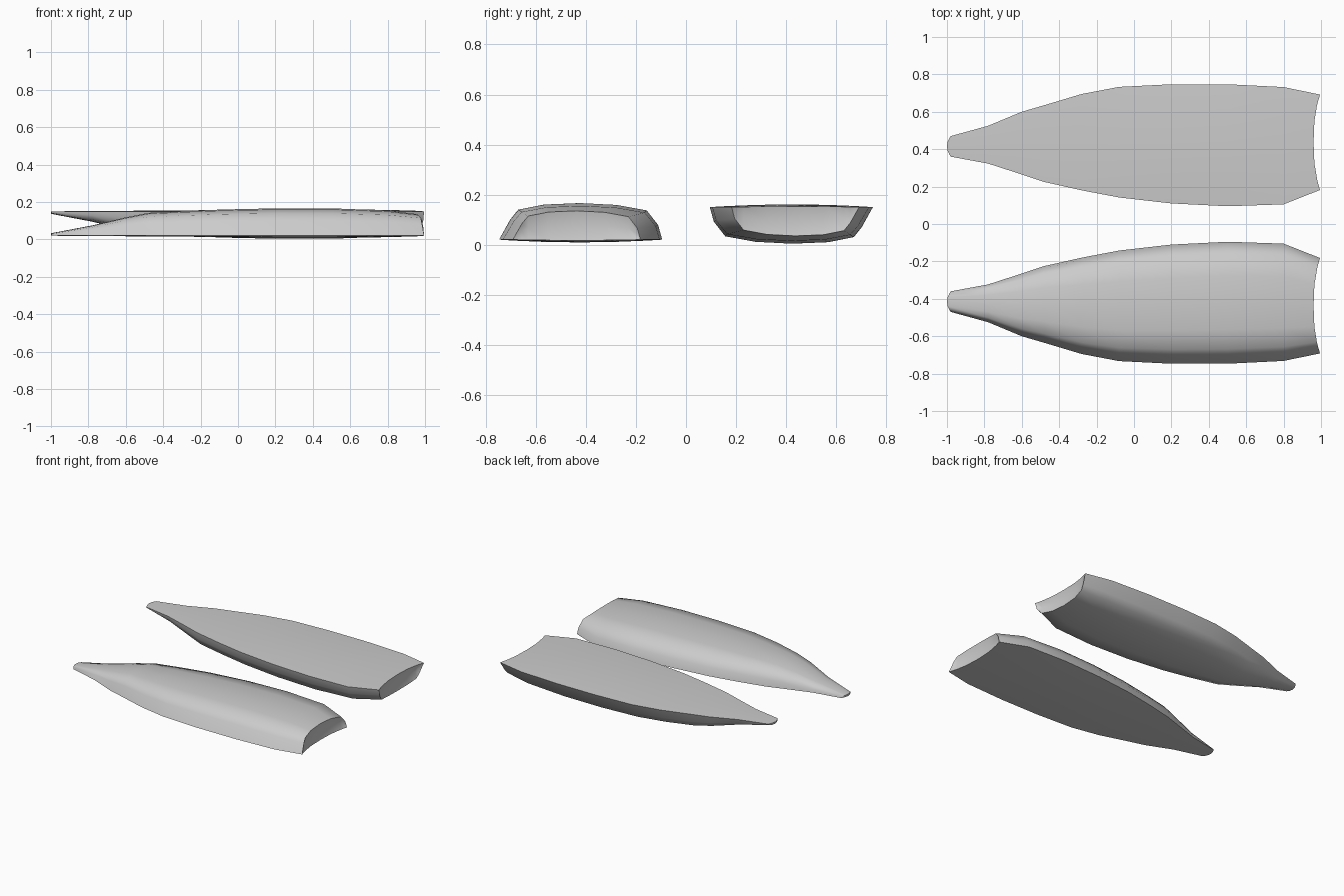
import bpy, bmesh, math

cube = bpy.data.objects.get("Cube")
if cube:
    bpy.data.objects.remove(cube)

grey = bpy.data.materials.new("plain_grey")
grey.use_nodes = True
COLOR = (0.6, 0.6, 0.6, 1)
grey.diffuse_color = COLOR
grey.node_tree.nodes["Principled BSDF"].inputs["Base Color"].default_value = COLOR

# Stations along the shell: x, inner edge, outer edge, depth, lid crown
STATIONS = [
    (-.98, .36, .47, .013, 0), (-.78, .323, .525, .055, .002),
    (-.6, .265, .6, .098, .003), (-.48, .225, .635, .122, .004),
    (-.28, .18, .695, .132, .005), (-.08, .142, .733, .14, .008),
    (.2, .11, .747, .146, .011), (.5, .095, .747, .146, .011),
    (.8, .105, .732, .135, .008), (.995, .182, .692, .115, .003)]

# Cross-section: position across the width, fraction of the depth
SECTION = [(0, 0), (.025, .4), (.095, .8), (.28, .95), (.5, 1),
           (.72, .96), (.88, .82), (.93, .55), (1, 0)]
RIM_Z = .15


def make_shell(name, flipped):
    bm = bmesh.new()
    lid, hull = [], []
    last = len(STATIONS) - 1
    for i, (x, inner, outer, depth, crown) in enumerate(STATIONS):
        lid_row, hull_row = [], []
        for t, d in SECTION:
            side = abs(2 * t - 1)
            px = x
            if i == 0:                       # rounded tip
                px -= .02 * (1 - side ** 2)
            elif i == last:                  # hollowed wide end
                px -= .035 * (1 - side ** 2.5)
            y = inner + t * (outer - inner)
            top = bm.verts.new((px, y, RIM_Z + crown * (1 - side ** 2)))
            lid_row.append(top)
            hull_row.append(top if d == 0 else bm.verts.new((px, y, RIM_Z - depth * d)))
        lid.append(lid_row)
        hull.append(hull_row)

    def quad(*verts):
        bm.faces.new(list(dict.fromkeys(verts)))

    # Lid and hull skins
    for i in range(last):
        for j in range(len(SECTION) - 1):
            for rows in (lid, hull):
                quad(rows[i][j], rows[i + 1][j], rows[i + 1][j + 1], rows[i][j + 1])

    # End walls, dished slightly at mid height
    for i, dish in ((0, 0), (last, -.012)):
        mids = []
        for a, b in zip(lid[i], hull[i]):
            if a is b:
                mids.append(a)
            else:
                mid = (a.co + b.co) / 2
                mid.x += dish
                mids.append(bm.verts.new(mid))
        for j in range(len(SECTION) - 1):
            for rows in ((lid[i], mids), (mids, hull[i])):
                quad(rows[0][j], rows[0][j + 1], rows[1][j + 1], rows[1][j])

    bmesh.ops.recalc_face_normals(bm, faces=bm.faces)
    if flipped:                              # half turn about the long axis
        for v in bm.verts:
            v.co.y, v.co.z = -v.co.y, .17 - v.co.z
    mesh = bpy.data.meshes.new(name)
    bm.to_mesh(mesh)
    bm.free()
    mesh.materials.append(grey)
    obj = bpy.data.objects.new(name, mesh)
    bpy.context.collection.objects.link(obj)
    bpy.ops.object.select_all(action='DESELECT')
    obj.select_set(True)
    bpy.context.view_layer.objects.active = obj
    bpy.ops.object.shade_smooth_by_angle(angle=math.radians(60))


make_shell("upright_shell", False)
make_shell("overturned_shell", True)
